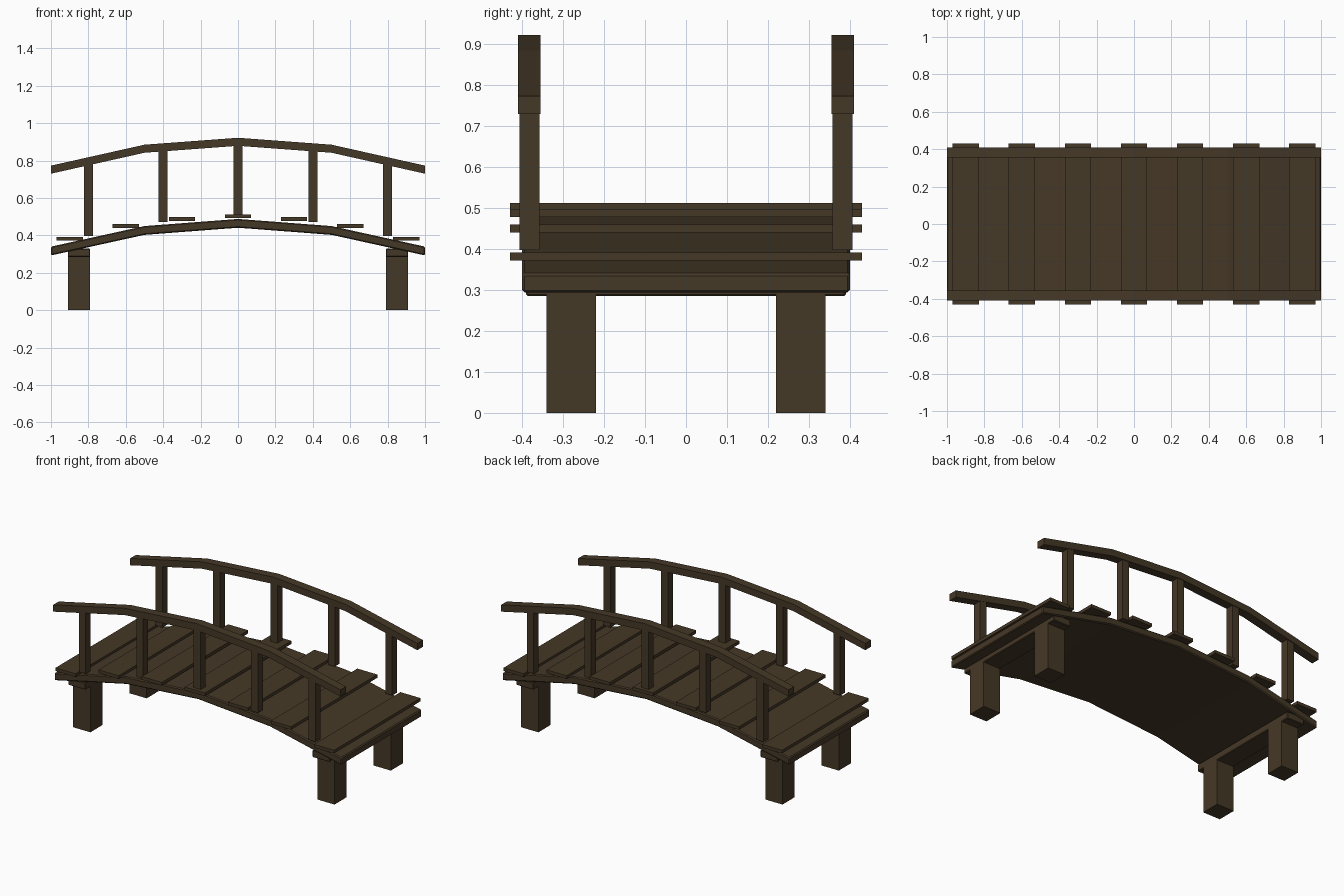
import bpy
import bmesh

cube = bpy.data.objects.get("Cube")
if cube:
    bpy.data.objects.remove(cube, do_unlink=True)

# Single dark timber colour
wood = bpy.data.materials.new("dark_wood")
wood.use_nodes = True
wood.diffuse_color = (0.06, 0.04, 0.02, 1)
wood.node_tree.nodes["Principled BSDF"].inputs["Base Color"].default_value = wood.diffuse_color


def finish(name, bm, bevel=0.0):
    bmesh.ops.recalc_face_normals(bm, faces=bm.faces)
    mesh = bpy.data.meshes.new(name)
    bm.to_mesh(mesh)
    bm.free()
    mesh.materials.append(wood)
    obj = bpy.data.objects.new(name, mesh)
    bpy.context.collection.objects.link(obj)
    if bevel:
        mod = obj.modifiers.new("worn_edges", "BEVEL")
        mod.width = bevel
        mod.segments = 1
    return obj


def box(name, x, y, z, bevel=0.0):
    """Box from (min, max) ranges."""
    bm = bmesh.new()
    bmesh.ops.create_cube(bm, size=1)
    for v in bm.verts:
        v.co = [r[0] if c < 0 else r[1] for c, r in zip(v.co, (x, y, z))]
    return finish(name, bm, bevel)


def arch(name, tops, thickness, y, bevel=0.0):
    """Four-segment arched beam; tops are heights from centre to end."""
    bm = bmesh.new()
    rings = []
    for i in range(-2, 3):
        top = tops[abs(i)]
        corners = ((y[0], top - thickness), (y[1], top - thickness), (y[1], top), (y[0], top))
        rings.append([bm.verts.new((i / 2, cy, cz)) for cy, cz in corners])
    for a, b in zip(rings, rings[1:]):
        for k in range(4):
            n = (k + 1) % 4
            bm.faces.new((a[k], a[n], b[n], b[k]))
    bm.faces.new(rings[0])
    bm.faces.new(rings[-1])
    return finish(name, bm, bevel)


def height(tops, x):
    t = abs(x) * 2
    i = min(int(t), 1)
    return tops[i] + (tops[i + 1] - tops[i]) * (t - i)


DECK = (0.488, 0.45, 0.34)
RAIL = (0.922, 0.885, 0.773)

# Arched deck
arch("deck", DECK, 0.047, (-0.4, 0.4), 0.006)

# Raised cross planks
plank_heights = (0.512, 0.498, 0.46, 0.392)
for i in range(-3, 4):
    top = plank_heights[abs(i)]
    box(f"plank_{i + 4}", (i * 0.3 - 0.07, i * 0.3 + 0.07), (-0.43, 0.43), (top - 0.02, top))

# Handrails and their posts
post_bottoms = (0.505, 0.472, 0.397)
for side, name in ((-1, "front"), (1, "back")):
    y = sorted((side * 0.355, side * 0.41))
    arch(f"{name}_handrail", RAIL, 0.043, y)
    for i in range(-2, 3):
        x = i * 0.4
        box(f"{name}_post_{i + 3}", (x - 0.024, x + 0.024),
            sorted((side * 0.357, side * 0.406)),
            (post_bottoms[abs(i)], height(RAIL, x) - 0.015))

# Legs and the cross beams that carry the deck
for end, end_name in ((-1, "right"), (1, "left")):
    x = sorted((end * 0.79, end * 0.91))
    box(f"{end_name}_cross_beam", x, (-0.39, 0.39), (0.285, 0.33), 0.004)
    for side, name in ((-1, "front"), (1, "back")):
        box(f"{name}_{end_name}_leg", x, sorted((side * 0.22, side * 0.34)), (0, 0.32))
